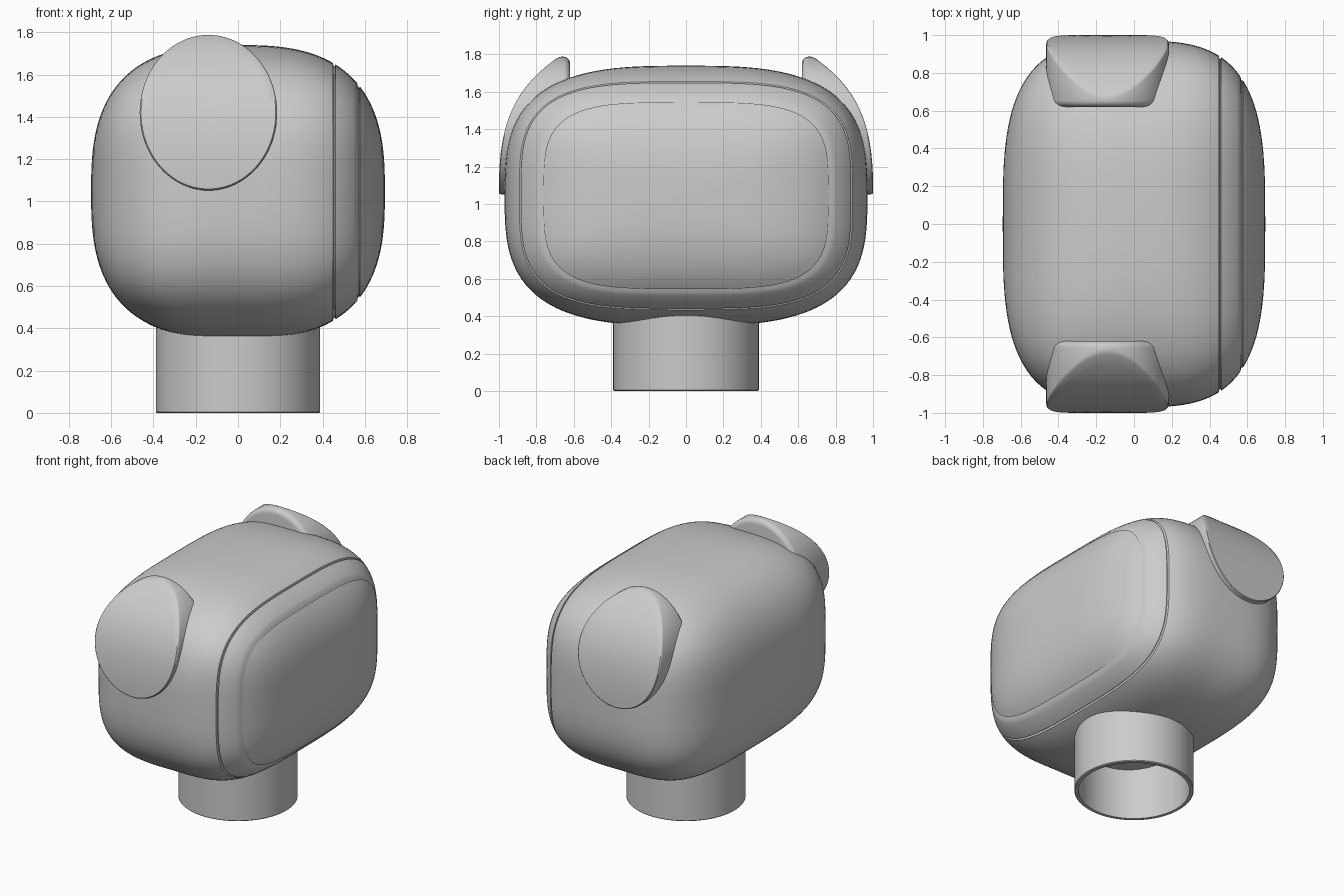
import bpy
import bmesh
from math import sin, cos, pi, copysign

cube = bpy.data.objects.get("Cube")
if cube:
    bpy.data.objects.remove(cube, do_unlink=True)

grey = bpy.data.materials.new("plain grey")
grey.use_nodes = True
COLOUR = (0.6, 0.6, 0.6, 1)
grey.diffuse_color = COLOUR
grey.node_tree.nodes["Principled BSDF"].inputs["Base Color"].default_value = COLOUR


def spow(v, e):
    return copysign(abs(v) ** e, v)


def loft(name, rings, start=None, end=None, closed=False):
    """Skin a row of equal rings; start and end are optional pole points."""
    bm = bmesh.new()
    rows = [[bm.verts.new(p) for p in ring] for ring in rings]
    n = len(rows[0])
    pairs = list(zip(rows, rows[1:]))
    if closed:
        pairs.append((rows[-1], rows[0]))
    for a, b in pairs:
        for i in range(n):
            j = (i + 1) % n
            bm.faces.new((a[i], a[j], b[j], b[i]))
    for pole, row in ((start, rows[0]), (end, rows[-1])):
        if pole:
            tip = bm.verts.new(pole)
            for i in range(n):
                bm.faces.new((tip, row[i], row[(i + 1) % n]))
    bmesh.ops.recalc_face_normals(bm, faces=bm.faces)
    mesh = bpy.data.meshes.new(name)
    bm.to_mesh(mesh)
    bm.free()
    mesh.materials.append(grey)
    obj = bpy.data.objects.new(name, mesh)
    bpy.context.collection.objects.link(obj)
    bpy.ops.object.select_all(action='DESELECT')
    obj.select_set(True)
    bpy.context.view_layer.objects.active = obj
    bpy.ops.object.shade_smooth_by_angle(angle=pi / 5)
    return obj


# Head: soft box whose sections get squarer towards both sides
HX, HY, HZ, MID = 0.695, 0.97, 0.695, 1.045
SEAMS = (0.455, 0.57)
SEAM_HALF, SEAM_DEPTH = 0.006, 0.012


def head_ring(x, inset=0.0, n=128):
    u = abs(x) / HX
    ry = HY * (1 - u ** 3.25) ** (1 / 3.25) - inset
    rz = HZ * (1 - u ** 2.75) ** (1 / 2.75) - inset
    e = 2 / (3.05 + 1.1 * u * u)
    angles = [2 * pi * i / n for i in range(n)]
    return [(x, ry * spow(cos(a), e), MID + rz * spow(sin(a), e)) for a in angles]


steps = 64
stations = [(HX * spow(sin(pi * (k / steps - 0.5)), 0.7), 0) for k in range(1, steps)]
stations = [s for s in stations if all(abs(s[0] - g) > 0.012 for g in SEAMS)]
# Two narrow seams run around the left side
for g in SEAMS:
    stations += [(g - SEAM_HALF, 0), (g - SEAM_HALF / 2, SEAM_DEPTH),
                 (g + SEAM_HALF / 2, SEAM_DEPTH), (g + SEAM_HALF, 0)]
stations.sort()
loft("head", [head_ring(x, d) for x, d in stations], (-HX, 0, MID), (HX, 0, MID))


# Neck: open tube that runs up into the head
def circle(r, z, n=96):
    return [(r * cos(2 * pi * i / n), r * sin(2 * pi * i / n), z) for i in range(n)]


tube = [(0.384, 0), (0.389, 0.005), (0.389, 0.46), (0.362, 0.46), (0.362, 0)]
loft("neck", [circle(r, z) for r, z in tube], closed=True)

# Ears: oval discs with a curved outer face and a rounded flat back
EAR_X, EAR_Z, EAR_W, EAR_H = -0.14, 1.42, 0.325, 0.368
EAR_BACK = 0.62


def ear_face(z):
    t = max(z - 1.1, 0)
    return 1.0 - 0.3 * t ** 2 - 0.8 * t ** 4


def ear_ring(scale, side, drop=None, back=None, n=80):
    ring = []
    for i in range(n):
        a = 2 * pi * i / n
        z = EAR_Z + EAR_H * scale * sin(a)
        y = ear_face(z) - drop if back is None else back
        ring.append((EAR_X + EAR_W * scale * cos(a), side * y, z))
    return ring


for name, side in (("front_ear", -1), ("back_ear", 1)):
    rings = [ear_ring(s / 8, side, 0) for s in range(1, 8)]
    rings += [ear_ring(s, side, d) for s, d in ((0.98, 0), (0.994, 0.004), (1, 0.012))]
    # Rounded rim behind the disc
    for k in range(6):
        a = k * pi / 10
        rings.append(ear_ring(0.9 + 0.1 * cos(a), side,
                              back=EAR_BACK + 0.035 * (1 - sin(a))))
    loft(name, rings, (EAR_X, side * ear_face(EAR_Z), EAR_Z),
         (EAR_X, side * EAR_BACK, EAR_Z))
